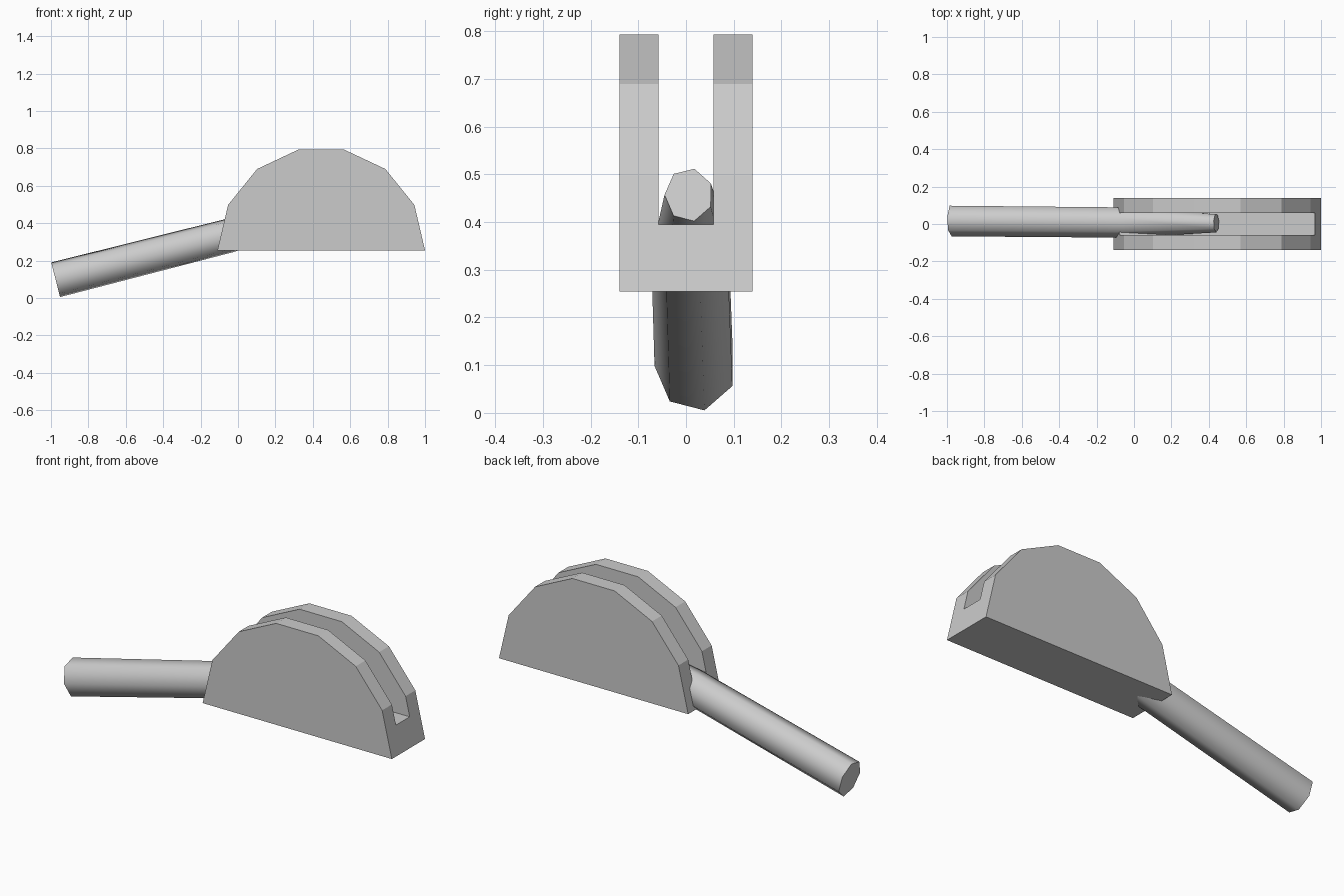
import bpy, bmesh, math
from mathutils import Vector

cube = bpy.data.objects.get("Cube")
if cube:
    bpy.data.objects.remove(cube, do_unlink=True)

grey = bpy.data.materials.new("plain grey")
grey.use_nodes = True
grey.diffuse_color = (0.6, 0.6, 0.6, 1)
grey.node_tree.nodes["Principled BSDF"].inputs["Base Color"].default_value = (0.6, 0.6, 0.6, 1)


def loft(name, rings):
    """Skin a list of equal-length closed rings and cap both ends."""
    bm = bmesh.new()
    loops = [[bm.verts.new(p) for p in ring] for ring in rings]
    n = len(loops[0])
    for a, b in zip(loops, loops[1:]):
        for i in range(n):
            j = (i + 1) % n
            bm.faces.new((a[i], a[j], b[j], b[i]))
    bm.faces.new(loops[0])
    bm.faces.new(loops[-1])
    bmesh.ops.recalc_face_normals(bm, faces=bm.faces)
    mesh = bpy.data.meshes.new(name)
    bm.to_mesh(mesh)
    bm.free()
    mesh.materials.append(grey)
    obj = bpy.data.objects.new(name, mesh)
    bpy.context.collection.objects.link(obj)
    return obj


def prism(name, profile, half_depth):
    return loft(name, [[(x, y, z) for x, z in profile] for y in (-half_depth, half_depth)])


# Half-round body: mirrored profile extruded in depth
MID = 0.445
half = [(0.555, 0.255), (0.498, 0.498), (0.343, 0.69), (0.124, 0.793)]
profile = [(MID + x, z) for x, z in half] + [(MID - x, z) for x, z in reversed(half)]
body = prism("slotted_body", profile, 0.139)

# Slot along the body, open at the top and both ends
cutter = prism("slot_cutter", [(-0.3, 0.395), (1.2, 0.395), (1.2, 1.0), (-0.3, 1.0)], 0.0575)
cutter.hide_render = True
cut = body.modifiers.new("slot", "BOOLEAN")
cut.operation = "DIFFERENCE"
cut.solver = "EXACT"
cut.object = cutter
bpy.context.view_layer.objects.active = body
bpy.ops.object.modifier_apply(modifier="slot")
bpy.data.objects.remove(cutter, do_unlink=True)

# Tilted seven-sided handle, narrowing inside the slot: centre, y radius, up radius
sections = [((-0.975, 0.020, 0.098), 0.086, 0.098),
            ((-0.05, 0.012, 0.333), 0.085, 0.093),
            ((0.44, 0.006, 0.457), 0.051, 0.058)]
tilt = math.radians(14.3)
up = Vector((-math.sin(tilt), 0, math.cos(tilt)))
angles = [math.radians(-26 + 360 * k / 7) for k in range(7)]
handle = loft("handle", [[Vector(c) + Vector((0, ry * math.cos(a), 0)) + up * rz * math.sin(a)
                          for a in angles] for c, ry, rz in sections])

bpy.ops.object.select_all(action="DESELECT")
handle.select_set(True)
bpy.context.view_layer.objects.active = handle
bpy.ops.object.shade_smooth_by_angle(angle=math.radians(60))
